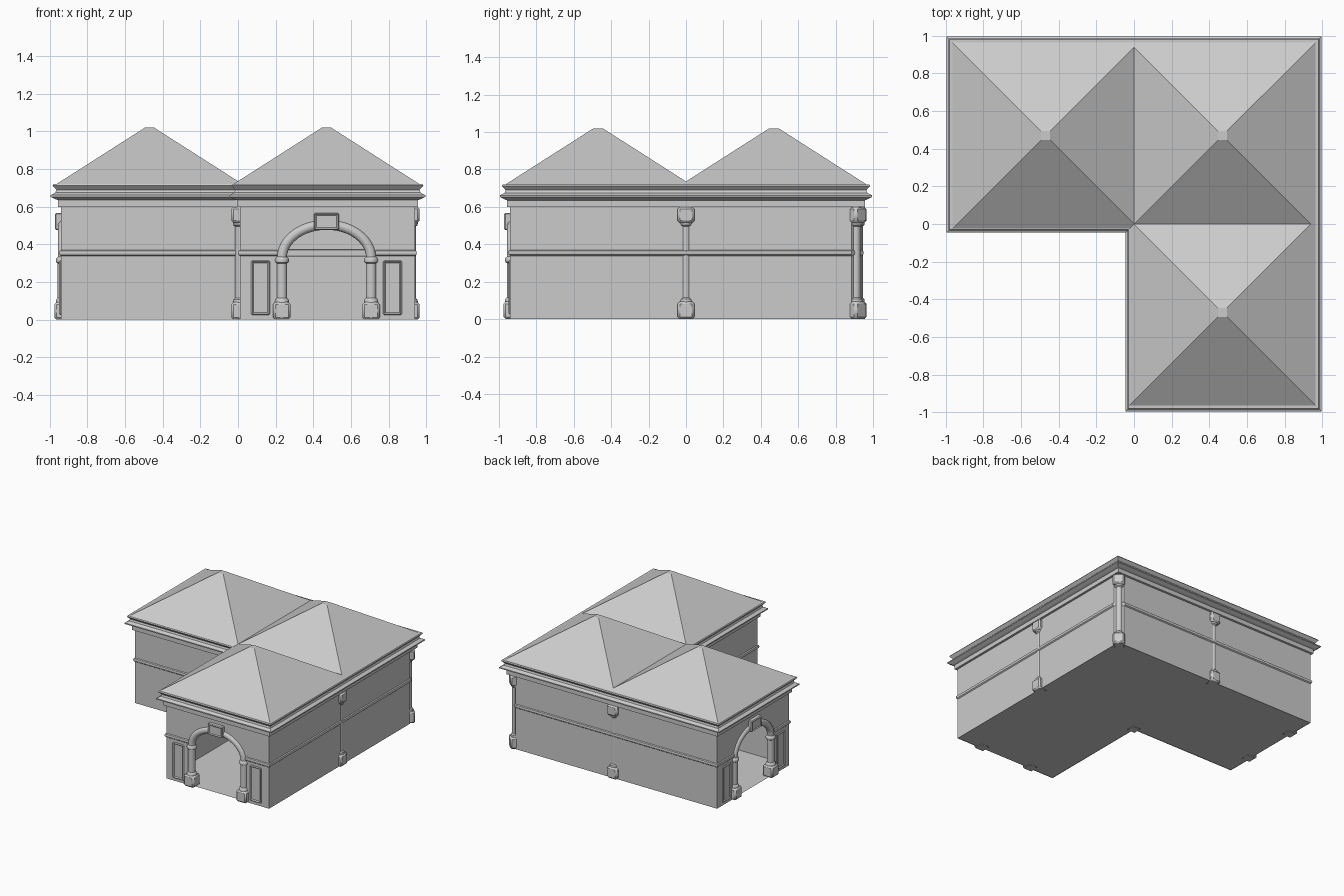
import bpy, bmesh, math
from mathutils import Vector, Matrix

if "Cube" in bpy.data.objects:
    bpy.data.objects.remove(bpy.data.objects["Cube"])

W, IN = 0.94, 0.01          # outer wall distance, inner corner
CX, SPRING = 0.47, 0.33     # arch centre, arch spring height
SWAP = Matrix(((0, 1, 0, 0), (1, 0, 0, 0), (0, 0, 1, 0), (0, 0, 0, 1)))


def finish(name, bm, smooth=False, swap=False, both=False):
    """Turn a bmesh into an object; both = also make its diagonal mirror twin."""
    bmesh.ops.recalc_face_normals(bm, faces=bm.faces)
    if swap:
        bm.transform(SWAP)
        bmesh.ops.reverse_faces(bm, faces=bm.faces)
    me = bpy.data.meshes.new(name)
    bm.to_mesh(me)
    ob = bpy.data.objects.new(name, me)
    bpy.context.collection.objects.link(ob)
    if smooth:
        bpy.context.view_layer.objects.active = ob
        bpy.ops.object.select_all(action='DESELECT')
        ob.select_set(True)
        bpy.ops.object.shade_smooth_by_angle(angle=math.radians(40))
    if both:
        finish(name + "_left", bm, smooth, True)
    else:
        bm.free()


def skin(bm, rings, close_ring=True, close_path=False, caps=False):
    vs = [[bm.verts.new(p) for p in r] for r in rings]
    n, m = len(vs), len(vs[0])
    for i in range(n if close_path else n - 1):
        for j in range(m if close_ring else m - 1):
            a, b = vs[i], vs[(i + 1) % n]
            k = (j + 1) % m
            bm.faces.new((a[j], a[k], b[k], b[j]))
    if caps:
        bm.faces.new(vs[0])
        bm.faces.new(vs[-1])


def box(bm, c, half, bevel=0.0, rot=0.0):
    m = Matrix.Translation(c) @ Matrix.Rotation(rot, 4, 'Z') @ Matrix.Diagonal((*[2 * h for h in half], 1))
    r = bmesh.ops.create_cube(bm, size=1, matrix=m)
    if bevel:
        es = list({e for v in r['verts'] for e in v.link_edges})
        bmesh.ops.bevel(bm, geom=es, offset=bevel, segments=1, affect='EDGES', profile=0.5)


def lathe(bm, x, y, profile, n=20):
    skin(bm, [[(x + r * math.cos(2 * math.pi * i / n), y + r * math.sin(2 * math.pi * i / n), z)
               for i in range(n)] for r, z in profile], caps=True)


def outline(d):
    o, i = W + d, IN - d
    return [(-o, i), (i, i), (i, -o), (o, -o), (o, o), (-o, o)]


# Walls and floor: L plan with the back right corner cut for its column
plan = outline(0)
plan[4:5] = [(W, 0.885), (0.885, W)]
bm = bmesh.new()
for i in range(len(plan)):
    (x1, y1), (x2, y2) = plan[i], plan[(i + 1) % len(plan)]
    if i in (2, 6):         # arched walls are separate
        continue
    bm.faces.new([bm.verts.new(p) for p in ((x1, y1, 0), (x2, y2, 0), (x2, y2, .61), (x1, y1, .61))])
bm.faces.new([bm.verts.new((x, y, 0.004)) for x, y in plan])
bmesh.ops.remove_doubles(bm, verts=bm.verts, dist=1e-5)
finish("walls_and_floor", bm)

# Arched walls
N = 24
bm = bmesh.new()
arc = [(CX - .235 * math.cos(math.pi * i / N), SPRING + .17 * math.sin(math.pi * i / N)) for i in range(N + 1)]
pts = [(IN, 0), (arc[0][0], 0)] + arc + [(arc[-1][0], 0), (W, 0), (W, .61), (IN, .61)]
bm.faces.new([bm.verts.new((x, -W, z)) for x, z in pts])
finish("arched_wall", bm, both=True)

# Cornice around the whole plan
bm = bmesh.new()
prof = [(-.01, .597), (.016, .60), (.016, .635), (.03, .64), (.055, .653), (.055, .662),
        (.03, .675), (.025, .69), (.045, .712), (.04, .72), (-.02, .722)]
skin(bm, [[(x, y, z) for x, y in outline(d)] for d, z in prof])
finish("cornice", bm)

# Belt moulding, broken at the arches
bm = bmesh.new()
belt = [(-.004, .335), (.008, .345), (.010, .355), (.008, .365), (-.004, .372)]
for part in (0, 1):
    rings = []
    for d, z in belt:
        p = outline(d)
        if part:
            run = [(-W - d, .21), p[0], p[1], p[2], (.21, -W - d)]
        else:
            run = [(.73, -W - d), p[3], (W + d, .885), (.885, W + d), p[5], (-W - d, .73)]
        rings.append([(x, y, z) for x, y in run])
    skin(bm, rings, close_ring=False)
finish("belt_moulding", bm)

# Three overlapping hipped roofs
for name, cx, cy in (("roof_left", -CX, CX), ("roof_corner", CX, CX), ("roof_front", CX, -CX)):
    bm = bmesh.new()
    rings = [[(cx + sx * h, cy + sy * h, z) for sx, sy in ((-1, -1), (1, -1), (1, 1), (-1, 1))]
             for h, z in ((.503, .715), (.025, 1.02))]
    skin(bm, rings)
    bm.faces.new([v for v in bm.verts if v.co.z > 1])
    finish(name, bm)

# Full-height columns
for name, x, y, rot in (("column_right", .92, 0, 0), ("column_back", 0, .92, 0),
                        ("column_corner", .908, .908, math.pi / 4), ("column_inner", .01, .01, 0)):
    bm = bmesh.new()
    box(bm, (x, y, .047), (.045, .045, .047), .012, rot)
    box(bm, (x, y, .557), (.045, .045, .043), .012, rot)
    lathe(bm, x, y, [(.036, .09), (.034, .107), (.025, .115), (.025, .495), (.034, .503), (.036, .52)])
    finish(name, bm, True)

# Arch columns: base block, round shaft, impost ring
AY = -.93
for side, x in (("inner", CX - .237), ("outer", CX + .237)):
    bm = bmesh.new()
    box(bm, (x, AY, .047), (.046, .046, .047), .012)
    lathe(bm, x, AY, [(.038, .09), (.036, .108), (.028, .116), (.028, .30), (.036, .305),
                      (.038, .315), (.036, .326), (.026, .335)])
    finish("arch_column_" + side, bm, True, both=True)

# Round moulding over the arch
bm = bmesh.new()
rings = []
for i in range(N + 1):
    a = math.pi * i / N
    c = Vector((CX - .237 * math.cos(a), AY, SPRING + .175 * math.sin(a)))
    out = Vector((-math.cos(a) / .237, 0, math.sin(a) / .175)).normalized()
    rings.append([c + .027 * (out * math.cos(t) + Vector((0, 1, 0)) * math.sin(t))
                  for t in [2 * math.pi * k / 14 for k in range(14)]])
skin(bm, rings, caps=True)
finish("arch_moulding", bm, True, both=True)

# Keystone and side panels: blocks with an inset front
def inset_block(name, x, z, hx, hz, front, frame, depth):
    bm = bmesh.new()
    y0 = -.90
    box(bm, (x, (y0 + front) / 2, z), (hx, (y0 - front) / 2, hz), .006)
    bm.normal_update()
    f = min(bm.faces, key=lambda q: q.normal.y - q.calc_area())
    bmesh.ops.inset_region(bm, faces=[f], thickness=frame, depth=depth)
    finish(name, bm, both=True)


inset_block("keystone", CX, .522, .066, .045, -.972, .01, -.006)
inset_block("side_panel_inner", .12, .17, .05, .145, -.95, .01, -.008)
inset_block("side_panel_outer", .82, .17, .05, .145, -.95, .01, -.008)
